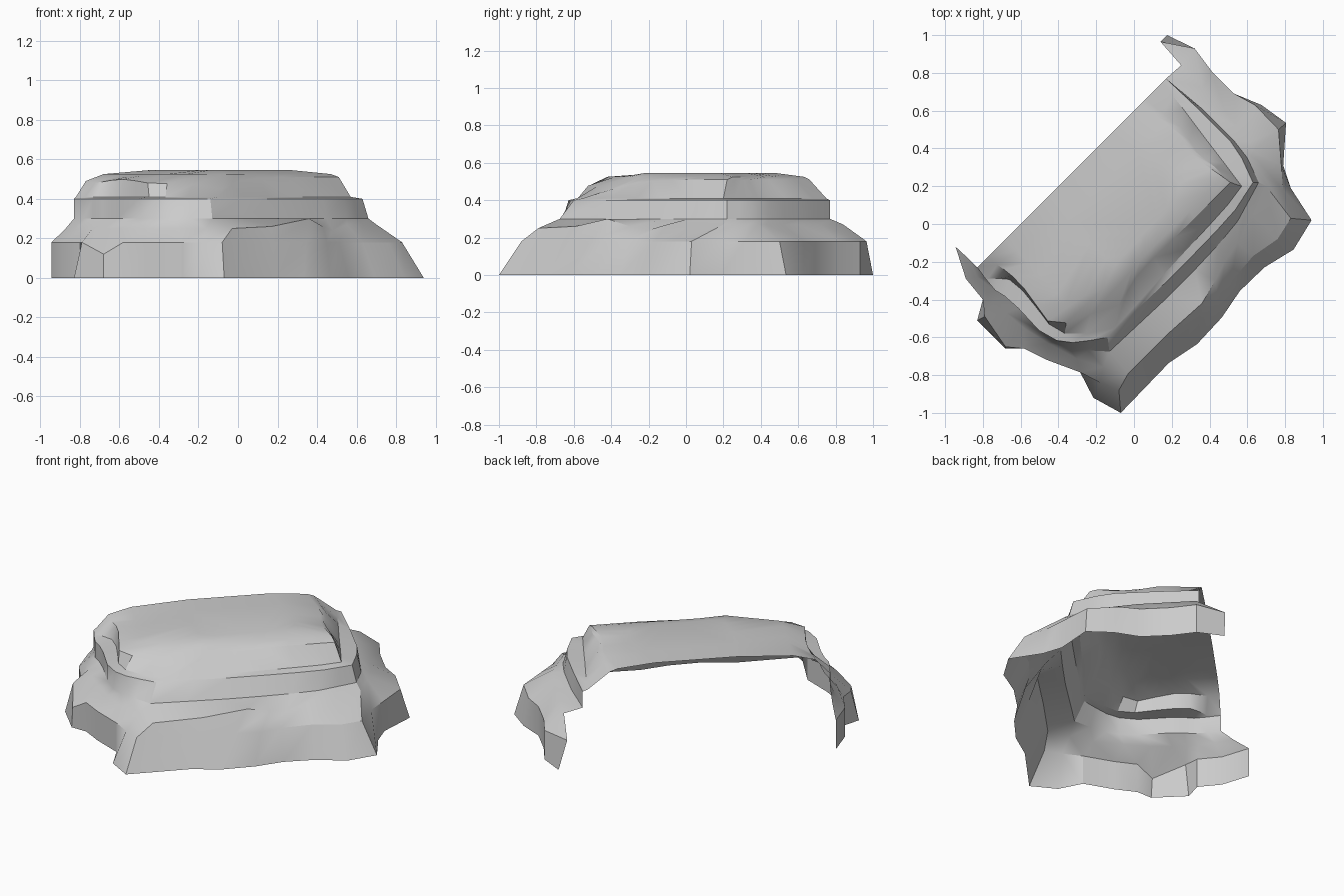
import bpy
import bmesh
from mathutils import Vector

cube = bpy.data.objects.get("Cube")
if cube:
    bpy.data.objects.remove(cube)

# Columns on the west wall, the long front wall and the east wall
WEST, FRONT, EAST = 10, 8, 9


def resample(points, height, count):
    """Spread the outline points evenly over a fixed number of columns."""
    spots = [Vector(p if len(p) == 3 else (*p, height)) for p in points]
    result = []
    for i in range(count):
        place = i * (len(spots) - 1) / (count - 1)
        k = min(int(place), len(spots) - 2)
        result.append(spots[k].lerp(spots[k + 1], place - k))
    return result


def terrace(height, west, front, east):
    """One open outline running from the west end round to the east end."""
    return (resample(west, height, WEST)
            + resample(front, height, FRONT)[1:]
            + resample(east, height, EAST)[1:])


# Foot of the cliff
foot_west = [(-.945, -.12), (-.89, -.29), (-.8, -.4), (-.83, -.51), (-.68, -.66),
             (-.58, -.66), (-.46, -.72), (-.285, -.785), (-.215, -.92), (-.07, -1)]
foot_front = [(-.07, -1), (.185, -.735), (.335, -.635), (.465, -.495),
              (.56, -.355), (.69, -.23), (.845, -.135), (.94, .02)]
foot_east = [(.94, .02), (.83, .19), (.79, .31), (.805, .535), (.675, .63),
             (.53, .69), (.41, .81), (.32, .93), (.175, 1)]
foot = terrace(0, foot_west, foot_front, foot_east)

# Top edge of the lower wall, which leans back along the front
lower_edge = terrace(
    .18,
    foot_west[:3] + [(-.79, -.49), (-.68, -.65, .12)] + foot_west[5:8]
    + [(-.18, -.84), (-.08, -.88)],
    [(-.08, -.88), (.175, -.64), (.345, -.51), (.45, -.42),
     (.51, -.31), (.63, -.17), (.76, -.08), (.83, .03)],
    [(.83, .03), (.79, .18), (.78, .31), (.765, .5), (.64, .63)]
    + foot_east[5:-1] + [(.14, .965)])

# Crest of the sloping apron below the middle wall
apron = terrace(
    .27,
    [(-.88, -.18, .24), (-.79, -.36, .25), (-.71, -.44, .25), (-.55, -.58, .25),
     (-.27, -.73, .25), (-.03, -.79, .25)],
    [(-.03, -.79, .25), (.17, -.59, .26), (.36, -.42, .3), (.43, -.3, .26),
     (.48, -.2, .24), (.55, -.1), (.63, .05), (.7, .2)],
    [(.7, .2), (.65, .34), (.61, .43), (.48, .6), (.25, .84)])

# Foot of the middle wall
middle_foot = terrace(
    .3,
    [(-.83, -.23), (-.745, -.345), (-.655, -.4), (-.46, -.61), (-.33, -.665), (-.13, -.675)],
    [(-.13, -.675), (.24, -.33), (.53, -.02), (.66, .22)],
    [(.66, .22), (.6, .35), (.53, .44), (.36, .61), (.17, .77)])

# Top edge of the middle wall
middle_edge = terrace(
    .4,
    [(-.83, -.23), (-.745, -.345), (-.655, -.4), (-.46, -.61), (-.31, -.63), (-.14, -.6)],
    [(-.14, -.6), (.22, -.26), (.52, .05), (.63, .22)],
    [(.63, .22), (.57, .35), (.51, .44), (.35, .6), (.17, .77)])

# Back of the narrow ledge
upper_foot = terrace(
    .41,
    [(-.82, -.22), (-.76, -.31), (-.69, -.27), (-.6, -.34), (-.51, -.45),
     (-.42, -.57), (-.3, -.59), (-.1, -.55)],
    [(-.1, -.55), (.2, -.22), (.48, .08), (.57, .2)],
    [(.57, .2), (.48, .32), (.38, .45), (.26, .61), (.15, .75)])

# Top edge of the upper wall
rim = terrace(
    .51,
    [(-.77, -.17, .49), (-.71, -.23, .48), (-.67, -.25, .49), (-.59, -.33, .5),
     (-.51, -.44, .49), (-.43, -.55, .475), (-.27, -.49, .48), (-.08, -.43, .45)],
    [(-.08, -.43, .45), (.03, -.25, .5), (.29, 0), (.51, .22)],
    [(.51, .22), (.43, .3), (.34, .37), (.25, .51), (.06, .66)])

# Rounded shoulder
shoulder = terrace(
    .525,
    [(-.68, -.08), (-.5, -.27), (-.36, -.42), (-.06, -.3)],
    [(-.06, -.3), (.05, -.17), (.27, .04), (.47, .25)],
    [(.47, .25), (.31, .36), (.22, .5), (.03, .63)])

# Flat crown
crown = terrace(
    .545,
    [(-.45, .15), (-.3, -.05), (-.1, -.22)],
    [(-.1, -.22), (.1, .0), (.27, .18)],
    [(.27, .18), (.15, .32), (-.12, .48)])

# Join the outlines into one open shell
bm = bmesh.new()
rows = [[bm.verts.new(p) for p in line] for line in
        (foot, lower_edge, apron, middle_foot, middle_edge,
         upper_foot, rim, shoulder, crown)]
for low, high in zip(rows, rows[1:]):
    for i in range(len(low) - 1):
        bm.faces.new((low[i], low[i + 1], high[i + 1], high[i]))
bm.faces.new(rows[-1])
bmesh.ops.triangulate(bm, faces=[f for f in bm.faces if len(f.verts) > 4])
bmesh.ops.recalc_face_normals(bm, faces=bm.faces[:])
if sum(f.normal.z * f.calc_area() for f in bm.faces) < 0:
    bmesh.ops.reverse_faces(bm, faces=bm.faces[:])

mesh = bpy.data.meshes.new("rock_cliff")
bm.to_mesh(mesh)
bm.free()
cliff = bpy.data.objects.new("rock_cliff", mesh)
bpy.context.collection.objects.link(cliff)

# Plain grey stone
stone = bpy.data.materials.new("grey_stone")
stone.use_nodes = True
stone.diffuse_color = (.6, .6, .6, 1)
stone.node_tree.nodes["Principled BSDF"].inputs["Base Color"].default_value = (.6, .6, .6, 1)
mesh.materials.append(stone)

bpy.context.view_layer.objects.active = cliff
cliff.select_set(True)
bpy.ops.object.shade_smooth_by_angle(angle=.48)
